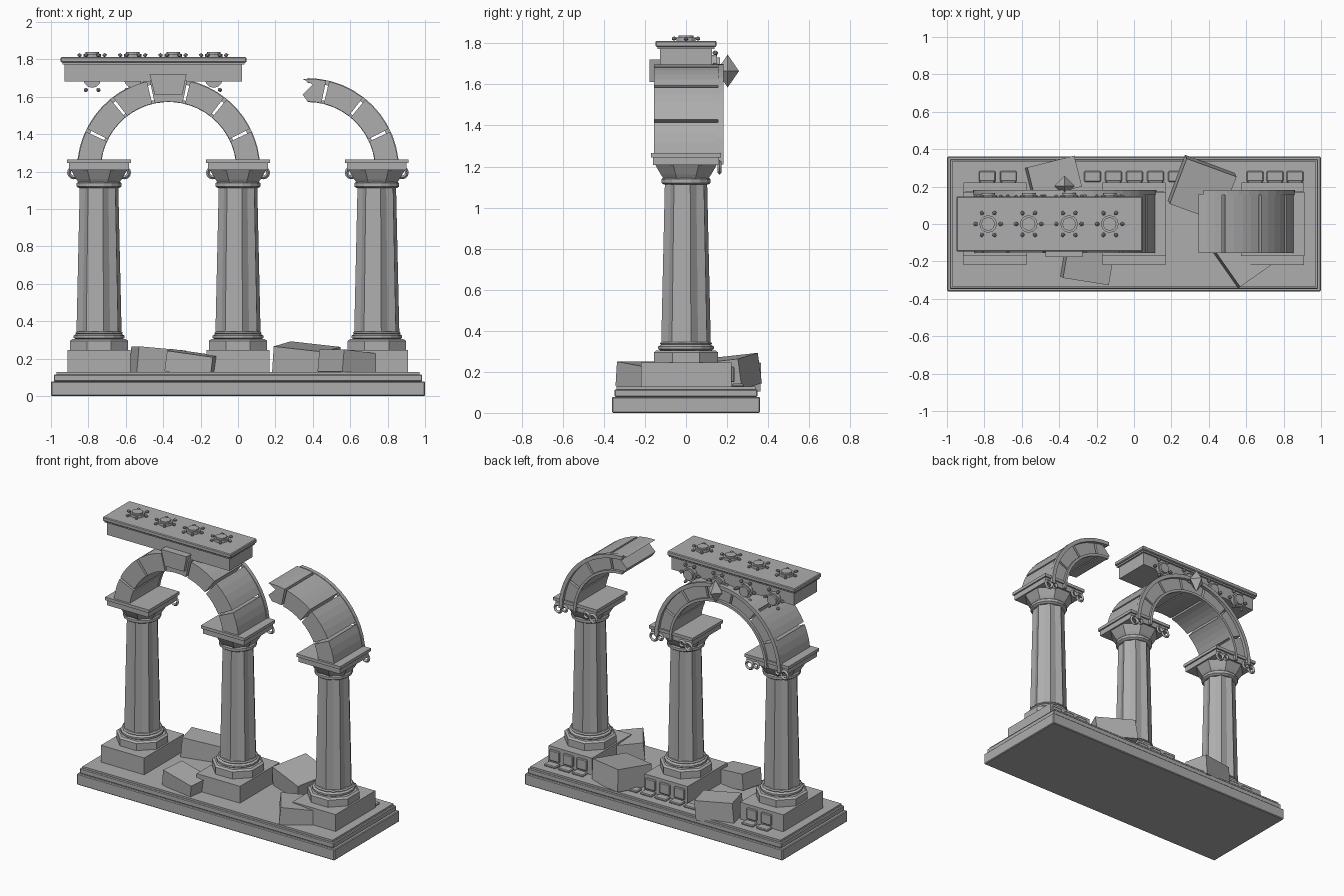
import bpy, bmesh
from math import sin, cos, pi, radians
from mathutils import Matrix, Euler

if "Cube" in bpy.data.objects:
    bpy.data.objects.remove(bpy.data.objects["Cube"], do_unlink=True)

stone = bpy.data.materials.new("grey stone")
stone.use_nodes = True
GREY = (0.42, 0.42, 0.42, 1)
stone.diffuse_color = GREY
stone.node_tree.nodes["Principled BSDF"].inputs["Base Color"].default_value = GREY


def finish(name, bm, bevel=0):
    bmesh.ops.recalc_face_normals(bm, faces=bm.faces)
    mesh = bpy.data.meshes.new(name)
    bm.to_mesh(mesh)
    bm.free()
    mesh.materials.append(stone)
    ob = bpy.data.objects.new(name, mesh)
    bpy.context.collection.objects.link(ob)
    if bevel:
        mod = ob.modifiers.new("worn edge", "BEVEL")
        mod.width = bevel
        mod.segments = 1
    return ob


def box(name, x, y, z, bevel=0):
    """Box from (min, max) ranges."""
    bm = bmesh.new()
    size = [r[1] - r[0] for r in (x, y, z)]
    mid = [(r[0] + r[1]) / 2 for r in (x, y, z)]
    bmesh.ops.create_cube(bm, size=1, matrix=Matrix.Translation(mid) @ Matrix.Diagonal((*size, 1)))
    return finish(name, bm, bevel)


def prism(name, outline, y0, y1):
    """Extrude an x-z outline along y."""
    bm = bmesh.new()
    face = bm.faces.new([bm.verts.new((x, y0, z)) for x, z in outline])
    new = bmesh.ops.extrude_face_region(bm, geom=[face])["geom"]
    bmesh.ops.translate(bm, vec=(0, y1 - y0, 0), verts=[v for v in new if isinstance(v, bmesh.types.BMVert)])
    return finish(name, bm)


def lathe(name, x, rings, sides, flute=1.0):
    """Stack of (radius, z) rings; flute pulls every second corner inwards."""
    bm = bmesh.new()
    loops = []
    for r, z in rings:
        loop = []
        for i in range(sides):
            a = 2 * pi * (i + 0.5) / sides
            k = r * (flute if i % 2 else 1)
            loop.append(bm.verts.new((x + k * cos(a), k * sin(a), z)))
        loops.append(loop)
    for low, high in zip(loops, loops[1:]):
        for i in range(sides):
            j = (i + 1) % sides
            bm.faces.new((low[i], low[j], high[j], high[i]))
    bm.faces.new(loops[0])
    bm.faces.new(loops[-1])
    return finish(name, bm)


def ring(name, matrix, major, minor, sides=12):
    """Four-sided torus around the local z axis."""
    bm = bmesh.new()
    grid = [[bm.verts.new(((major + minor * cos(b * pi / 2)) * cos(2 * pi * a / sides),
                           (major + minor * cos(b * pi / 2)) * sin(2 * pi * a / sides),
                           minor * sin(b * pi / 2))) for b in range(4)] for a in range(sides)]
    for a in range(sides):
        for b in range(4):
            c, d = (a + 1) % sides, (b + 1) % 4
            bm.faces.new((grid[a][b], grid[c][b], grid[c][d], grid[a][d]))
    bm.transform(matrix)
    return finish(name, bm)


def rosette(name, matrix):
    """Disc with a raised rim and six small petals."""
    bm = bmesh.new()
    for r, h in ((0.047, 0.018), (0.036, 0.028)):
        bmesh.ops.create_cone(bm, cap_ends=True, segments=12, radius1=r, radius2=r, depth=h,
                              matrix=Matrix.Translation((0, 0, h / 2)))
    for i in range(6):
        a = i * pi / 3
        place = Matrix.Translation((0.067 * cos(a), 0.067 * sin(a), 0.012)) @ Matrix.Rotation(a, 4, "Z")
        bmesh.ops.create_icosphere(bm, subdivisions=1, radius=0.012,
                                   matrix=place @ Matrix.Diagonal((1.1, 1, 0.9, 1)))
    bm.transform(matrix)
    return finish(name, bm)


def fallen(name, place, size, turn):
    bm = bmesh.new()
    rot = Euler([radians(t) for t in turn]).to_matrix().to_4x4()
    bmesh.ops.create_cube(bm, size=1, matrix=Matrix.Translation(place) @ rot @ Matrix.Diagonal((*size, 1)))
    return finish(name, bm)


# Stepped base
box("base_slab", (-1, 1), (-0.36, 0.36), (0, 0.078), 0.005)
box("base_step", (-0.985, 0.985), (-0.348, 0.348), (0.078, 0.115), 0.005)
box("base_top", (-0.97, 0.97), (-0.338, 0.338), (0.115, 0.128))

# Columns
BACK = Matrix.Rotation(-pi / 2, 4, "X")
OCT = 1 / cos(pi / 8)
for side, cx in (("right", -0.743), ("middle", 0.0), ("left", 0.742)):
    box(side + "_pedestal", (cx - 0.168, cx + 0.168), (-0.218, 0.222), (0.125, 0.246))
    lathe(side + "_plinth", cx, [(0.156 * OCT, 0.246), (0.156 * OCT, 0.295), (0.142 * OCT, 0.305)], 8)
    lathe(side + "_foot_ring", cx, [(0.125, 0.303), (0.138, 0.311), (0.138, 0.323), (0.125, 0.332),
                                    (0.13, 0.338), (0.122, 0.345)], 16)
    lathe(side + "_shaft", cx, [(0.123, 0.34), (0.105, 1.12)], 16, 0.86)
    lathe(side + "_neck_ring", cx, [(0.11, 1.112), (0.122, 1.12), (0.122, 1.138), (0.11, 1.148)], 16)
    lathe(side + "_capital", cx, [(0.108 * OCT, 1.14), (0.122 * OCT, 1.16), (0.152 * OCT, 1.212)], 8)
    box(side + "_abacus", (cx - 0.16, cx + 0.16), (-0.16, 0.16), (1.208, 1.248))
    box(side + "_abacus_top", (cx - 0.17, cx + 0.17), (-0.17, 0.17), (1.245, 1.266))
    # Scrolls on the back of the capital
    for s in (-1, 1):
        for off, z, r in ((0.135, 1.195, 0.026), (0.085, 1.205, 0.018)):
            ring(side + "_scroll", Matrix.Translation((cx + s * off, 0.163, z)) @ BACK, r, 0.01)

# Square ornaments along the back of the pedestals
for x in (-0.785, -0.672, -0.222, -0.11, 0.003, 0.115, 0.228, 0.647, 0.754, 0.86):
    box("ornament_foot", (x - 0.045, x + 0.045), (0.225, 0.283), (0.126, 0.142), 0.005)
    if min(abs(x - c) for c in (-0.743, 0, 0.742)) < 0.15:
        box("ornament_plate", (x - 0.04, x + 0.04), (0.218, 0.236), (0.15, 0.225), 0.005)

# Arches
CZ, R_IN, R_OUT, STEP = 1.21, 0.364, 0.486, 180 / 7


def arc(cx, r, a0, a1, n):
    angles = [radians(a0 + (a1 - a0) * i / n) for i in range(n + 1)]
    return [(cx + r * cos(a), CZ + r * sin(a)) for a in angles]


def band(name, cx, r0, r1, a0, a1, y0, y1, n=4):
    return prism(name, arc(cx, r0, a0, a1, n) + arc(cx, r1, a1, a0, n), y0, y1)


for i in range(7):
    band("arch_block", -0.371, R_IN, R_OUT, i * STEP + 1, (i + 1) * STEP - 1, -0.155, 0.16)
for i in range(3):
    band("broken_arch_block", 0.371, R_IN, R_OUT, i * STEP + 1, (i + 1) * STEP - 1, -0.155, 0.16)
jagged = [(0.40, 1.665), (0.345, 1.612), (0.372, 1.575)]
prism("broken_arch_end", arc(0.371, R_OUT, 3 * STEP + 1, 93, 3) + jagged
      + arc(0.371, R_IN, 88, 3 * STEP + 1, 2), -0.155, 0.16)
for name, cx, end in (("arch", -0.371, 180), ("broken_arch", 0.371, 90)):
    band(name + "_outer_trim", cx, R_OUT - 0.022, R_OUT + 0.004, 0, end, 0.155, 0.182, end // 7)
    band(name + "_inner_trim", cx, R_IN - 0.002, R_IN + 0.016, 0, end, 0.155, 0.178, end // 7)

# Keystone and pointed stud
prism("keystone", [(-0.446, 1.612), (-0.297, 1.612), (-0.275, 1.722), (-0.473, 1.722)], -0.177, -0.12)
bm = bmesh.new()
for s in (-1, 1):
    bmesh.ops.create_cone(bm, segments=4, radius1=0.055, radius2=0, depth=0.08,
                          matrix=Matrix.Translation((-0.371, 0.203, 1.665 + s * 0.04))
                          @ Matrix.Diagonal((1, 1, s, 1)))
bmesh.ops.remove_doubles(bm, verts=bm.verts, dist=0.001)
finish("keystone_stud", bm)

# Entablature with rosettes on its top and back
box("frieze", (-0.928, 0.022), (-0.127, 0.127), (1.683, 1.775))
box("cornice", (-0.938, 0.034), (-0.138, 0.138), (1.772, 1.785))
box("cornice_top", (-0.948, 0.045), (-0.148, 0.148), (1.783, 1.812), 0.005)
for x in (-0.78, -0.563, -0.347, -0.13):
    rosette("top_rosette", Matrix.Translation((x, 0, 1.811)))
    rosette("back_rosette", Matrix.Translation((x, 0.126, 1.695)) @ BACK @ Matrix.Diagonal((1, 1, 1.4, 1)))

# Fallen blocks
fallen("fallen_block_back_right", (-0.43, 0.25, 0.185), (0.26, 0.17, 0.14), (0, 5, 14))
fallen("fallen_block_front_right", (-0.25, -0.22, 0.175), (0.25, 0.17, 0.11), (3, 8, -9))
fallen("fallen_block_back_left", (0.365, 0.19, 0.19), (0.285, 0.26, 0.15), (6, 6, -20))
fallen("fallen_block_front_left", (0.59, -0.18, 0.178), (0.23, 0.23, 0.12), (0, 6, 35))
